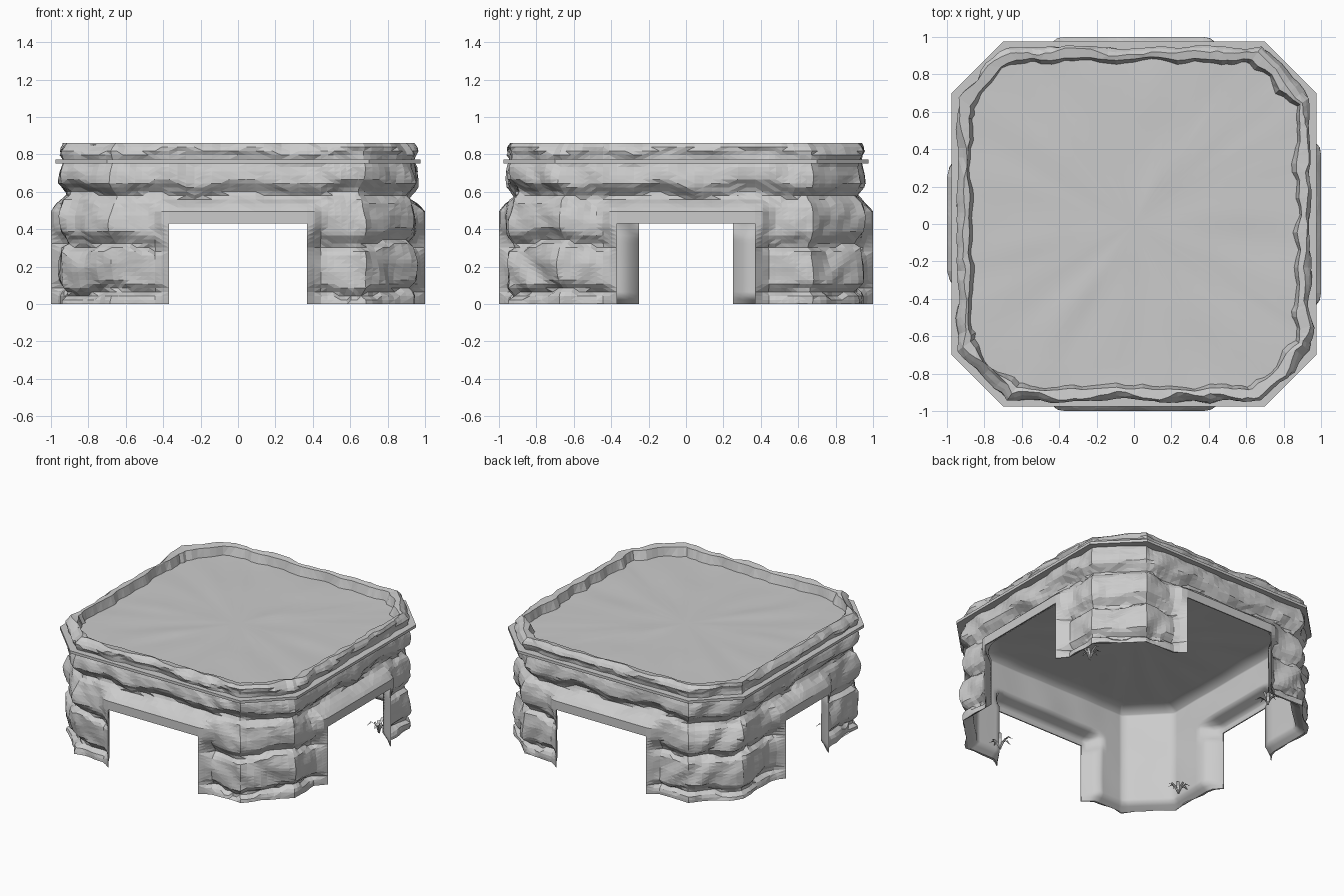
import bpy, bmesh, math, random
from mathutils import Vector, Matrix, noise

if "Cube" in bpy.data.objects:
    bpy.data.objects.remove(bpy.data.objects["Cube"])

random.seed(4)
C = 0.72                          # chamfer corner on the unit octagon
HALF = [0.37, 0.37, 0.37, 0.25]   # doorway half widths: front, right, back, left
ROWS, STEP, DOOR = 40, 0.0215, 20  # row 20 is the doorway head at z = 0.43

# strata outline: (height, half width)
STRATA = [(-.1, .94), (0, .945), (.04, .94), (.06, .90), (.105, .945), (.2, .95),
          (.285, .935), (.305, .895), (.37, .945), (.45, .95), (.53, .935), (.575, .895),
          (.64, .95), (.70, .945), (.75, .93), (.785, .935), (.81, .95), (.84, .93),
          (.87, .90), (1, .90)]


def clamp(v):
    return max(0.0, min(1.0, v))


def strata(z):
    for (z0, r0), (z1, r1) in zip(STRATA, STRATA[1:]):
        if z <= z1:
            return r0 + (r1 - r0) * clamp((z - z0) / (z1 - z0))
    return STRATA[-1][1]


def span(a, b, n):
    return [a + (b - a) * i / n for i in range(n)]


# perimeter columns: (side, position along side, position along chamfer, in doorway)
columns = []
for side, w in enumerate(HALF):
    columns += [(side, t, None, False) for t in span(-C, -w, 9)]
    columns += [(side, t, None, True) for t in span(-w, w, 16)]
    columns += [(side, t, None, False) for t in span(w, C, 9)]
    columns += [(side, C, u, False) for u in span(0, 1, 8)]


def point(col, r, z):
    side, t, u, _ = col
    if u is None:
        s = clamp((abs(t) - 0.4) / (C - 0.4))
        p = Vector((t * (1 - s + s * r), -r, z))
    else:
        p = Vector(((C + (1 - C) * u) * r, (-1 + (1 - C) * u) * r, z))
    return Matrix.Rotation(side * math.pi / 2, 3, 'Z') @ p


def frame(col, z):
    """1 around the doorway, fading to 0 in the rock"""
    side, t, u, _ = col
    if u is not None:
        return 0
    wide = HALF[side] + 0.03 * clamp((z - 0.36) / 0.06)
    return clamp(1 - (abs(t) - wide) / 0.07) * clamp((0.56 - z) / 0.065)


def outer(col, z):
    p = point(col, 0.95, z)
    # stepped jogs shift the strata up and down along the wall
    jag = math.floor(noise.noise(Vector((p.x * 4, p.y * 4, z * 3))) * 5) / 5 * 0.05
    slant = p.x * 5 + p.y * 5
    chip = noise.noise(Vector((p.x * 9 + z * 6, p.y * 9, z * 5)))
    r = strata(z + jag) + 0.022 * noise.noise(Vector((p.x * 4, p.y * 4, z * 6 + slant))) + 0.016 * chip
    f = frame(col, z)
    return point(col, max(0.892, min(r, .965)) * (1 - f) + f, z)


def inner(col, z):
    zi = z if z <= 0.43 else 0.43 + (z - 0.43) * 0.29 / 0.43
    p = point(col, 0.86, zi)
    r = 0.884 + 0.007 * noise.noise(p * 4)
    r += (0.935 - r) * clamp(1 - z / 0.04)     # meets the rock at the foot
    f = frame(col, z)
    f = f * f * (3 - 2 * f)
    return point(col, r * (1 - f) + 0.992 * f, zi)


def finish(bm, name):
    bmesh.ops.recalc_face_normals(bm, faces=bm.faces)
    me = bpy.data.meshes.new(name)
    bm.to_mesh(me)
    bm.free()
    ob = bpy.data.objects.new(name, me)
    bpy.context.collection.objects.link(ob)
    return ob


# rock walls with doorways, floor above and ceiling below
bm = bmesh.new()
N = len(columns)


def ring(fn):
    return [bm.verts.new(fn(c)) for c in columns]


def bridge(a, b, smooth=False, skip_doors=False):
    for i in range(N):
        if not (skip_doors and columns[i][3]):
            j = (i + 1) % N
            bm.faces.new((a[i], a[j], b[j], b[i])).smooth = smooth


def cap(edge, z, bump):
    a = edge
    for s in (0.85, 0.65, 0.45, 0.25):
        b = []
        for v in edge:
            p = Vector((v.co.x * s, v.co.y * s, z))
            p.z += bump * noise.noise(p * 5)
            b.append(bm.verts.new(p))
        bridge(a, b, True)
        a = b
    mid = bm.verts.new((0, 0, z))
    for i in range(N):
        bm.faces.new((a[i], a[(i + 1) % N], mid)).smooth = True


shells = []
for fn, smooth in ((outer, False), (inner, True)):
    rings = [ring(lambda c, z=k * STEP: fn(c, z)) for k in range(ROWS + 1)]
    for k in range(ROWS):
        bridge(rings[k], rings[k + 1], smooth, k < DOOR)
    shells.append(rings)
out, inn = shells

# close the wall foot, door jambs and lintel undersides
for i, col in enumerate(columns):
    j = (i + 1) % N
    k = DOOR if col[3] else 0
    bm.faces.new((out[k][i], out[k][j], inn[k][j], inn[k][i]))
    if col[3] != columns[i - 1][3]:
        for k in range(DOOR):
            bm.faces.new((out[k][i], out[k + 1][i], inn[k + 1][i], inn[k][i]))


# wavy lip dropping to the upper floor
def lip(base, z, amp):
    def place(c):
        p = point(c, 1, 0)
        return point(c, base + amp * noise.noise(p * 5) + amp * 0.5 * noise.noise(p * 11), z)
    return ring(place)


crest, foot = lip(0.882, 0.853, 0.025), lip(0.865, 0.79, 0.04)
bridge(out[-1], crest)
bridge(crest, foot)
cap(foot, 0.79, 0.01)
cap(inn[-1], 0.72, 0.01)
# split the rock into slanted facets
bmesh.ops.triangulate(bm, faces=[f for f in bm.faces if not f.smooth])
finish(bm, "rock_walls")

# thin octagonal rim plate
bm = bmesh.new()
plate = []
for z in (0.752, 0.772):
    loop = []
    for s in range(4):
        m = Matrix.Rotation(s * math.pi / 2, 3, 'Z')
        loop += [bm.verts.new(m @ Vector((x, -0.975, z))) for x in (-0.7, 0.7)]
    bm.faces.new(loop)
    plate.append(loop)
for i in range(8):
    j = (i + 1) % 8
    bm.faces.new((plate[0][i], plate[0][j], plate[1][j], plate[1][i]))
finish(bm, "rim_plate")

# small grass tufts inside each corner
for n in range(4):
    bm = bmesh.new()
    centre = Matrix.Rotation(n * math.pi / 2, 3, 'Z') @ Vector((0.81, 0.50, 0.0))
    for b in range(8):
        a = b * math.tau / 8 + random.uniform(-.2, .2)
        length, rise = random.uniform(.06, .09), random.uniform(.06, .1)
        d = Vector((math.cos(a), math.sin(a), 0))
        side = Vector((-d.y, d.x, 0))
        prev = None
        for q, h, w in ((0, 0, .007), (.3, .7, .01), (.65, 1, .009), (1, .75, .001)):
            c = centre + d * q * length + Vector((0, 0, h * rise))
            cur = [bm.verts.new(c - side * w), bm.verts.new(c + side * w)]
            if prev:
                bm.faces.new((prev[0], prev[1], cur[1], cur[0]))
            prev = cur
    finish(bm, f"grass_tuft_{n + 1}")
